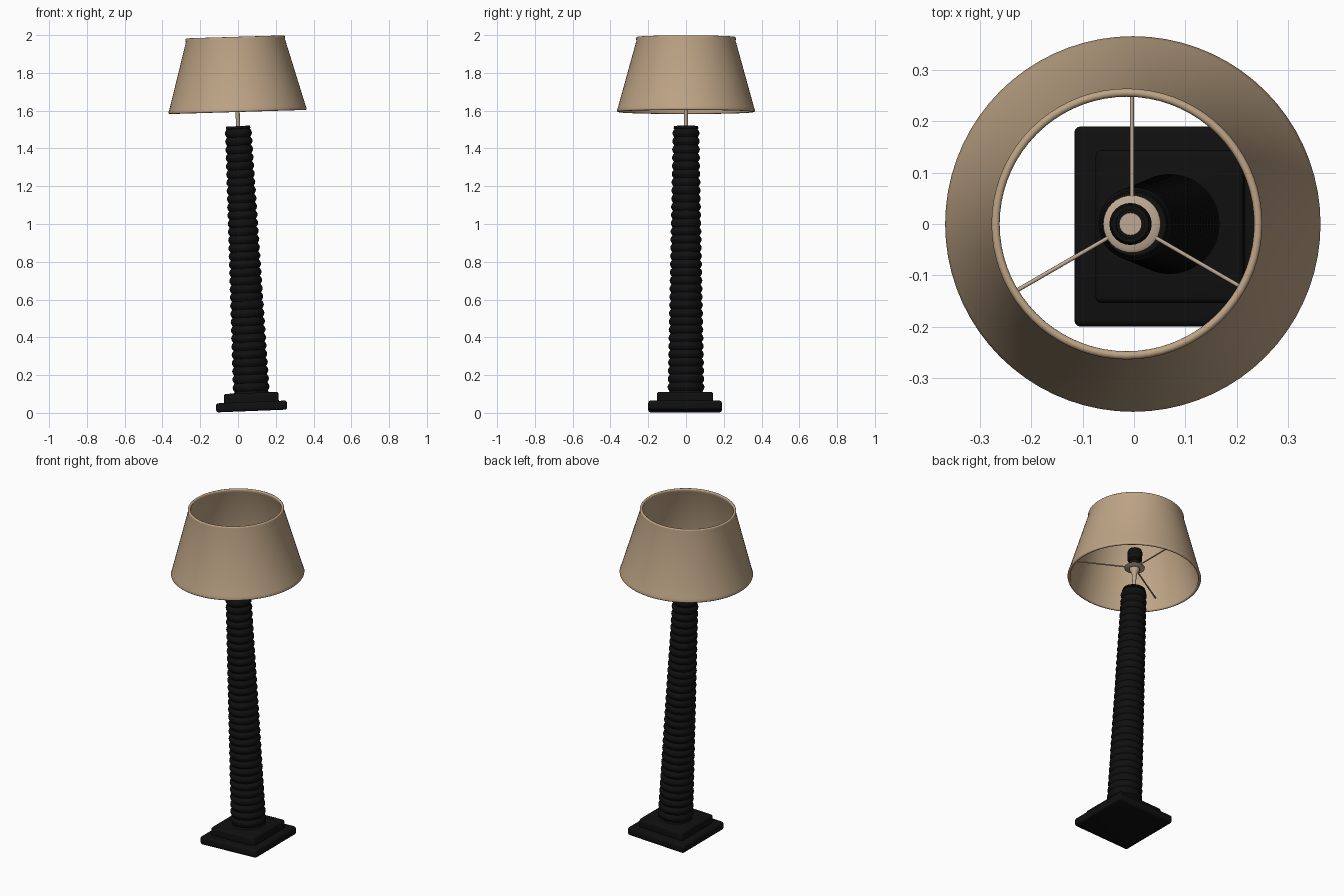
import bpy, bmesh
from math import radians, pi, sin, cos
from mathutils import Matrix, Vector

cube = bpy.data.objects.get("Cube")
if cube:
    bpy.data.objects.remove(cube, do_unlink=True)


def material(name, rgb):
    m = bpy.data.materials.new(name)
    m.use_nodes = True
    m.diffuse_color = (*rgb, 1)
    bsdf = next(n for n in m.node_tree.nodes if n.type == 'BSDF_PRINCIPLED')
    bsdf.inputs["Base Color"].default_value = (*rgb, 1)
    return m


BLACK = material("black_wood", (0.005, 0.005, 0.005))
LINEN = material("beige_linen", (0.51, 0.37, 0.235))
METAL = material("warm_metal", (0.52, 0.40, 0.29))


def finish(bm, name, mat, loc, tilt):
    """Turn a bmesh into a smooth object that leans towards -x."""
    bmesh.ops.recalc_face_normals(bm, faces=bm.faces)
    mesh = bpy.data.meshes.new(name)
    bm.to_mesh(mesh)
    bm.free()
    mesh.materials.append(mat)
    obj = bpy.data.objects.new(name, mesh)
    bpy.context.collection.objects.link(obj)
    obj.location = loc
    obj.rotation_euler = (0, -radians(tilt), 0)
    bpy.ops.object.select_all(action='DESELECT')
    obj.select_set(True)
    bpy.context.view_layer.objects.active = obj
    bpy.ops.object.shade_smooth_by_angle(angle=radians(40))
    return obj


def lathe(name, profile, mat, loc, tilt, steps=32, closed=False):
    """Spin (radius, height) points round the z axis."""
    bm = bmesh.new()
    verts = [bm.verts.new((r, 0, z)) for r, z in profile]
    pairs = list(zip(verts, verts[1:]))
    if closed:
        pairs.append((verts[-1], verts[0]))
    edges = [bm.edges.new(p) for p in pairs]
    bmesh.ops.spin(bm, geom=verts + edges, cent=(0, 0, 0), axis=(0, 0, 1),
                   angle=2 * pi, steps=steps)
    bmesh.ops.remove_doubles(bm, verts=bm.verts, dist=0.00005)
    return finish(bm, name, mat, loc, tilt)


def slab(name, size, bottom, bevel):
    """Rounded plinth slab, measured in the tilted base frame."""
    bm = bmesh.new()
    bmesh.ops.create_cube(bm, size=1, matrix=Matrix.Translation((0, 0, bottom + size[2] / 2))
                          @ Matrix.Diagonal((*size, 1)))
    bmesh.ops.bevel(bm, geom=bm.edges[:], offset=bevel, segments=3,
                    profile=0.5, affect='EDGES')
    return finish(bm, name, BLACK, (0.073, -0.005, 0.01), 2.3)


# Stepped square base
slab("base_plate", (0.376, 0.39, 0.048), 0, 0.012)
slab("base_step", (0.29, 0.298, 0.06), 0.036, 0.012)

# Tapered column of stacked beads
COL_LEN, BEADS, SUB = 1.42, 32, 6
column = [(0, 0), (0.095, 0)]
for i in range(BEADS * SUB + 1):
    t = i / (BEADS * SUB)
    swell = abs(sin(pi * i / SUB))
    column.append((0.088 - 0.027 * t + 0.01 * swell, 0.015 + t * (COL_LEN - 0.03)))
column += [(0.066, COL_LEN - 0.012), (0.062, COL_LEN), (0, COL_LEN)]
lathe("column", column, BLACK, (0.071, 0, 0.1), 2.85, 40)

# Lampshade: thin tapered wall with a rolled tape at each rim
H, R0, R1, WALL = 0.398, 0.36, 0.256, 0.008
roll = 0.008


def rim(r, z, start):
    return [(r + roll * cos(a), z + roll * sin(a))
            for a in (radians(start + 30 * k) for k in range(7))]


shade = rim(R1, H - roll, 0) + [(R1 - WALL + 0.006, H - 0.022), (R0 - WALL, 0.022)]
shade += rim(R0 - 0.002, roll, 180)
shade += [(R0 + 0.001, 0.022), (R1 + 0.007, H - 0.022)]
SHADE_LOC, LEAN = Vector((-0.002, 0, 1.593)), 1.75
lathe("lampshade", shade, LINEN, SHADE_LOC, LEAN, 72, closed=True)

# Rod flaring into the collar that carries the shade
lathe("stem", [(0, -0.1), (0.011, -0.1), (0.011, 0.01), (0.016, 0.03),
               (0.028, 0.052), (0.028, 0.062), (0, 0.062)], METAL, SHADE_LOC, LEAN, 24)
lathe("shade_collar", [(0.026, 0.06), (0.05, 0.06), (0.056, 0.064), (0.056, 0.07),
                       (0.05, 0.074), (0.026, 0.074)], METAL, SHADE_LOC, LEAN, 32, closed=True)

# Open bulb socket with its contact disc
lathe("bulb_socket", [(0, 0.06), (0.03, 0.06), (0.03, 0.105), (0.04, 0.115),
                      (0.041, 0.165), (0.036, 0.178), (0.028, 0.178),
                      (0.028, 0.15), (0, 0.15)], BLACK, SHADE_LOC, LEAN, 24)
lathe("socket_contact", [(0, 0.152), (0.022, 0.152), (0.022, 0.158), (0, 0.158)],
      METAL, SHADE_LOC, LEAN, 24)

# Three thin arms from collar to shade wall
bm = bmesh.new()
inner, outer = 0.05, 0.336
for angle in (90, 210, 330):
    place = (Matrix.Rotation(radians(angle), 4, 'Z')
             @ Matrix.Translation(((inner + outer) / 2, 0, 0.068))
             @ Matrix.Rotation(pi / 2, 4, 'Y'))
    bmesh.ops.create_cone(bm, cap_ends=True, segments=10, radius1=0.004,
                          radius2=0.004, depth=outer - inner, matrix=place)
finish(bm, "shade_arms", METAL, SHADE_LOC, LEAN)
